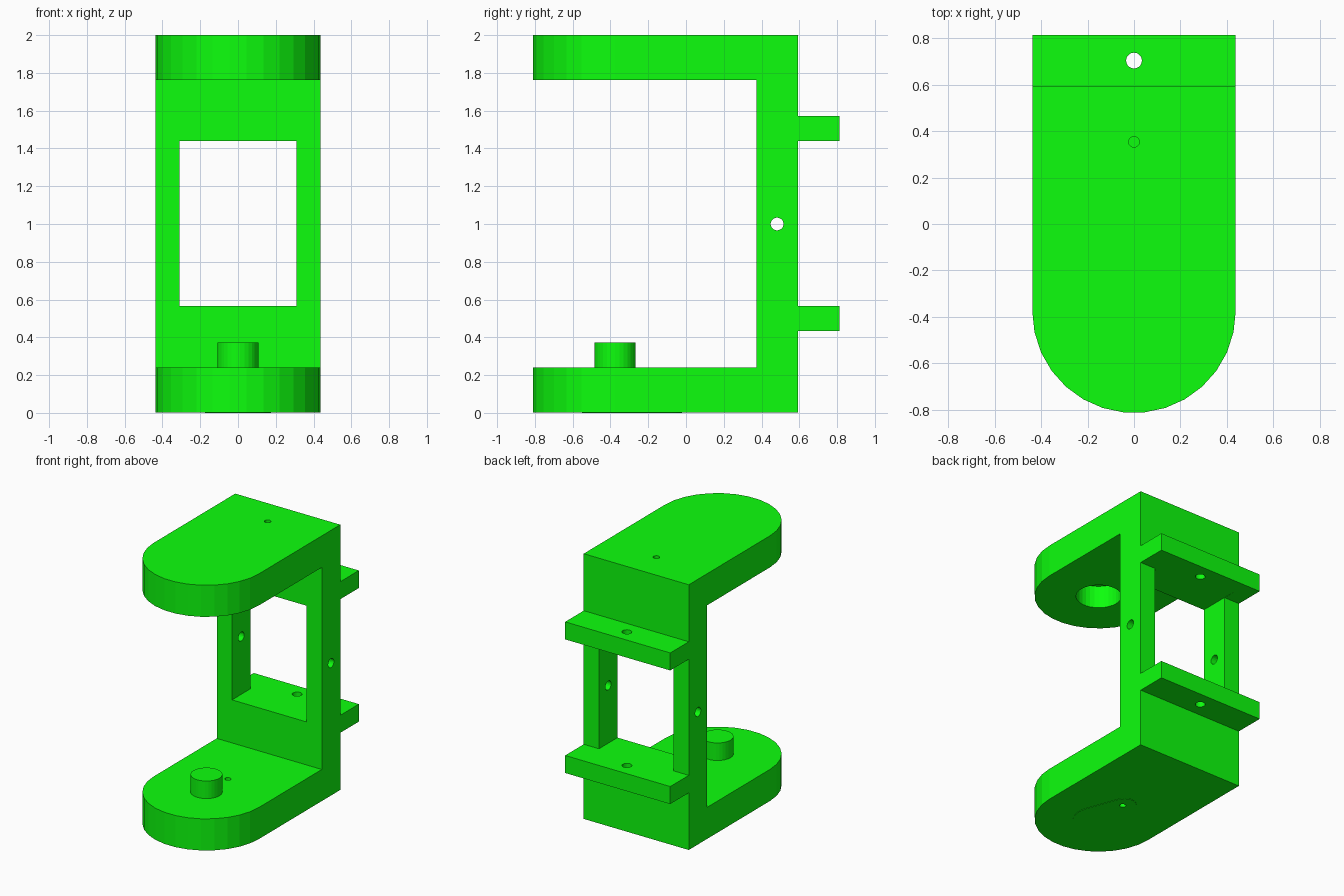
import bpy, bmesh
from math import pi, sin, cos, acos
from mathutils import Matrix

if "Cube" in bpy.data.objects:
    bpy.data.objects.remove(bpy.data.objects["Cube"])

W = 0.4375         # half width
PIVOT = -0.375     # y of the rounded arm ends
BASE = 0.003       # underside of the lower arm

green = bpy.data.materials.new("green")
green.diffuse_color = (0.004, 1.0, 0.004, 1)
green.use_nodes = True
green.node_tree.nodes["Principled BSDF"].inputs["Base Color"].default_value = green.diffuse_color


def prism(name, pts, z0, z1):
    """Extrude a counter-clockwise xy outline from z0 to z1."""
    bm = bmesh.new()
    face = bm.faces.new([bm.verts.new((x, y, z0)) for x, y in pts])
    ext = bmesh.ops.extrude_face_region(bm, geom=[face])
    for v in ext["geom"]:
        if isinstance(v, bmesh.types.BMVert):
            v.co.z = z1
    bmesh.ops.recalc_face_normals(bm, faces=bm.faces)
    me = bpy.data.meshes.new(name)
    bm.to_mesh(me)
    bm.free()
    ob = bpy.data.objects.new(name, me)
    bpy.context.collection.objects.link(ob)
    me.materials.append(green)
    return ob


def box(name, x, y0, y1, z0, z1):
    return prism(name, [(-x, y0), (x, y0), (x, y1), (-x, y1)], z0, z1)


def arc(cy, r, a0, a1, n):
    return [(r * cos(a0 + (a1 - a0) * i / n), cy + r * sin(a0 + (a1 - a0) * i / n))
            for i in range(n + 1)]


def cylinder(name, cy, r, z0, z1, n=30):
    return prism(name, arc(cy, r, 0, 2 * pi, n)[:-1], z0, z1)


def combine(target, others, op):
    for ob in others:
        m = target.modifiers.new(op.lower(), "BOOLEAN")
        m.operation, m.solver, m.object = op, "EXACT", ob
        bpy.context.view_layer.objects.active = target
        bpy.ops.object.modifier_apply(modifier=m.name)
        bpy.data.objects.remove(ob)


# Back wall, with round-ended arms above and below
bracket = box("bracket", W, 0.372, 0.592, BASE, 2.0)
arm_outline = arc(PIVOT, W, pi, 2 * pi, 15) + [(W, 0.592), (-W, 0.592)]
parts = [prism("lower_arm", arm_outline, BASE, 0.241),
         prism("upper_arm", arm_outline, 1.762, 2.0)]

# Mounting flanges on the back
parts += [box("flange", W, 0.50, 0.8125, z, z + 0.132) for z in (0.433, 1.439)]

# Pivot peg
parts.append(cylinder("pivot_peg", PIVOT, 0.109, 0.2, 0.373))

# Thin tapered lever shape under the lower arm
r1, r2, tip = 0.175, 0.08, -0.10
a = acos((r1 - r2) / (tip - PIVOT))
lever = (arc(PIVOT, r1, pi / 2 + a, 5 * pi / 2 - a, 20)
         + arc(tip, r2, pi / 2 - a, pi / 2 + a, 8))
parts.append(prism("lever_pad", lever, 0.0, 0.05))
combine(bracket, parts, "UNION")

# Window, pocket and screw holes
cuts = [box("window_cut", 0.31, 0.3, 0.7, 0.565, 1.44),
        cylinder("pocket_cut", PIVOT, 0.155, 1.6, 1.93),
        cylinder("flange_hole_cut", 0.703, 0.034, 0.3, 1.7, 20),
        cylinder("lower_hole_cut", -0.12, 0.022, -0.1, 0.3, 16),
        cylinder("upper_hole_cut", 0.353, 0.023, 1.763, 2.1, 16)]
side = cylinder("side_hole_cut", 0.0, 0.034, -0.6, 0.6, 20)
side.data.transform(Matrix.Translation((0, 0.482, 1.0)) @ Matrix.Rotation(pi / 2, 4, "Y"))
cuts.append(side)
combine(bracket, cuts, "DIFFERENCE")
